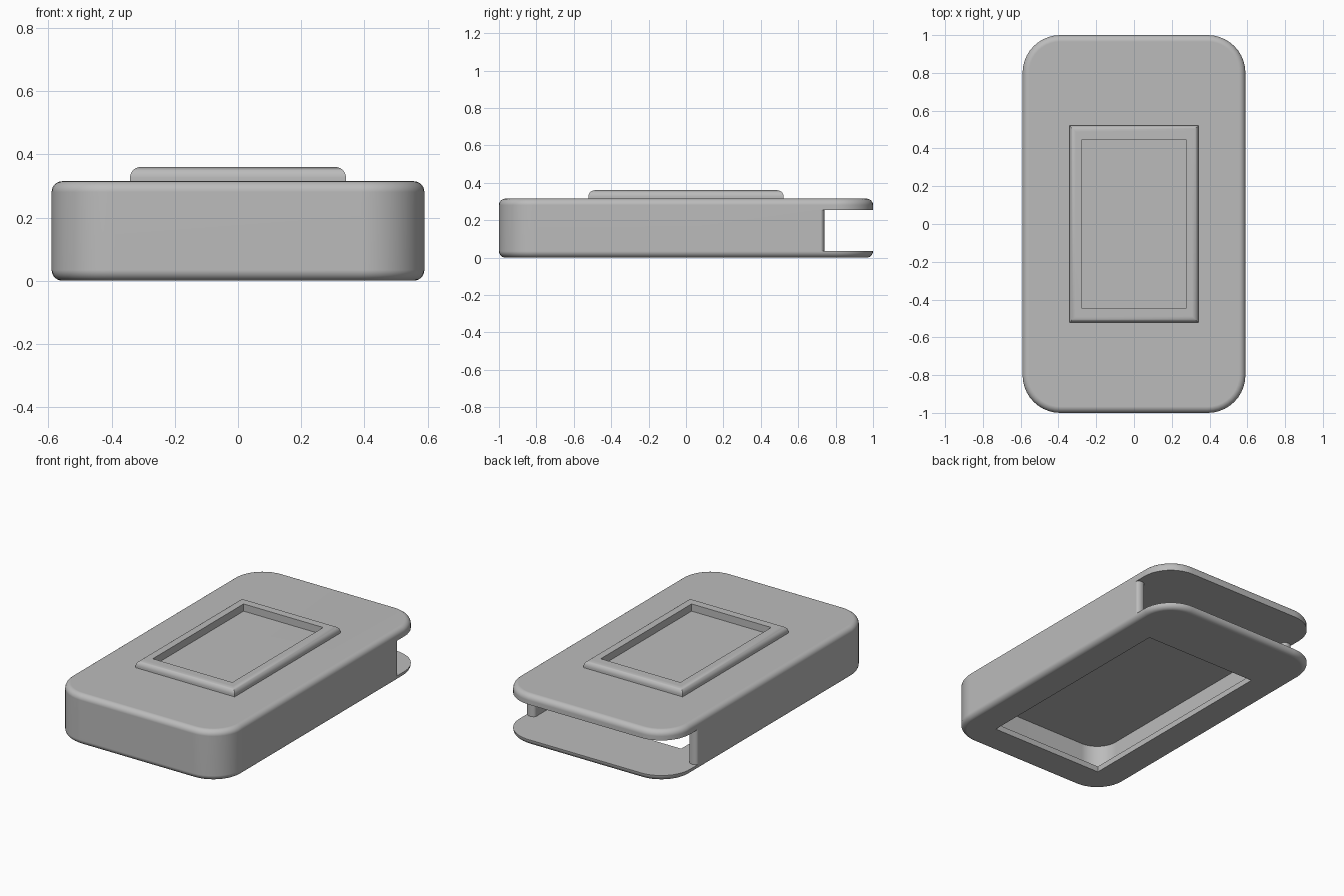
import bpy, bmesh
from math import pi, sin, cos, radians

cube = bpy.data.objects.get("Cube")
if cube:
    bpy.data.objects.remove(cube, do_unlink=True)

grey = bpy.data.materials.new("plain grey")
grey.use_nodes = True
grey.diffuse_color = (0.5, 0.5, 0.5, 1)
grey.node_tree.nodes["Principled BSDF"].inputs["Base Color"].default_value = (0.5, 0.5, 0.5, 1)


def arc(cx, cy, rx, ry, start, end, steps=10):
    """Points on an arc, angles in degrees."""
    angles = [radians(start + (end - start) * i / steps) for i in range(steps + 1)]
    return [(cx + rx * cos(a), cy + ry * sin(a)) for a in angles]


def mirrored(half):
    """Close a right-hand outline with its mirror image."""
    return half + [(-x, y) for x, y in reversed(half)]


def prism(name, outline, z0, z1, fillet=0, fillet_bottom=False):
    """Extrude an outline upwards, optionally rounding the rims."""
    bm = bmesh.new()
    face = bm.faces.new([bm.verts.new((x, y, z0)) for x, y in outline])
    top = bmesh.ops.extrude_face_region(bm, geom=[face])
    for v in top["geom"]:
        if isinstance(v, bmesh.types.BMVert):
            v.co.z = z1
    bmesh.ops.recalc_face_normals(bm, faces=bm.faces)
    if fillet:
        heights = (z0, z1) if fillet_bottom else (z1,)
        rims = [e for e in bm.edges
                if any(all(abs(v.co.z - h) < 1e-5 for v in e.verts) for h in heights)]
        bmesh.ops.bevel(bm, geom=rims, offset=fillet, segments=6,
                        profile=0.5, affect='EDGES', clamp_overlap=True)
    mesh = bpy.data.meshes.new(name)
    bm.to_mesh(mesh)
    bm.free()
    mesh.materials.append(grey)
    obj = bpy.data.objects.new(name, mesh)
    bpy.context.collection.objects.link(obj)
    return obj


def activate(obj):
    bpy.ops.object.select_all(action='DESELECT')
    obj.select_set(True)
    bpy.context.view_layer.objects.active = obj


def cut(obj, cutter):
    activate(obj)
    mod = obj.modifiers.new("cut", 'BOOLEAN')
    mod.operation = 'DIFFERENCE'
    mod.solver = 'EXACT'
    mod.object = cutter
    bpy.ops.object.modifier_apply(modifier=mod.name)
    bpy.data.objects.remove(cutter, do_unlink=True)


def finish(obj):
    activate(obj)
    bpy.ops.object.shade_smooth_by_angle(angle=radians(35))
    mod = obj.modifiers.new("even shading", 'WEIGHTED_NORMAL')
    mod.keep_sharp = True


def rectangle(x, y0, y1):
    return mirrored([(x, y0), (x, y1)])


# Rounded shell
W, L, R, TOP, WALL = 0.59, 1.0, 0.2, 0.315, 0.06
shell = prism("shell", mirrored(arc(W - R, R - L, R, R, -90, 0) + arc(W - R, L - R, R, R, 0, 90)),
              0, TOP, fillet=0.034, fillet_bottom=True)

# Hollow inside, flaring out to an open slot at the back past rounded wall ends
r = R - WALL
inside = arc(W - R, R - L + WALL - WALL, r, r, -90, 0)
wall_end = arc(W - WALL / 2, 0.72, WALL / 2, 0.02, 180, 0, 8)
cut(shell, prism("cavity_cutter",
                 mirrored(inside + wall_end + [(W + 0.001, 0.719), (0.8, 0.719), (0.8, 1.2)]),
                 0.036, 0.255))

# Rectangular window in the underside
cut(shell, prism("window_cutter", rectangle(0.39, -0.795, 0.605), -0.1, 0.15))
finish(shell)

# Raised frame on top with rounded outer rim and open middle
frame = prism("top_frame", rectangle(0.342, -0.522, 0.522), TOP - 0.002, 0.36, fillet=0.034)
cut(frame, prism("frame_cutter", rectangle(0.275, -0.448, 0.448), 0.2, 0.5))
finish(frame)
